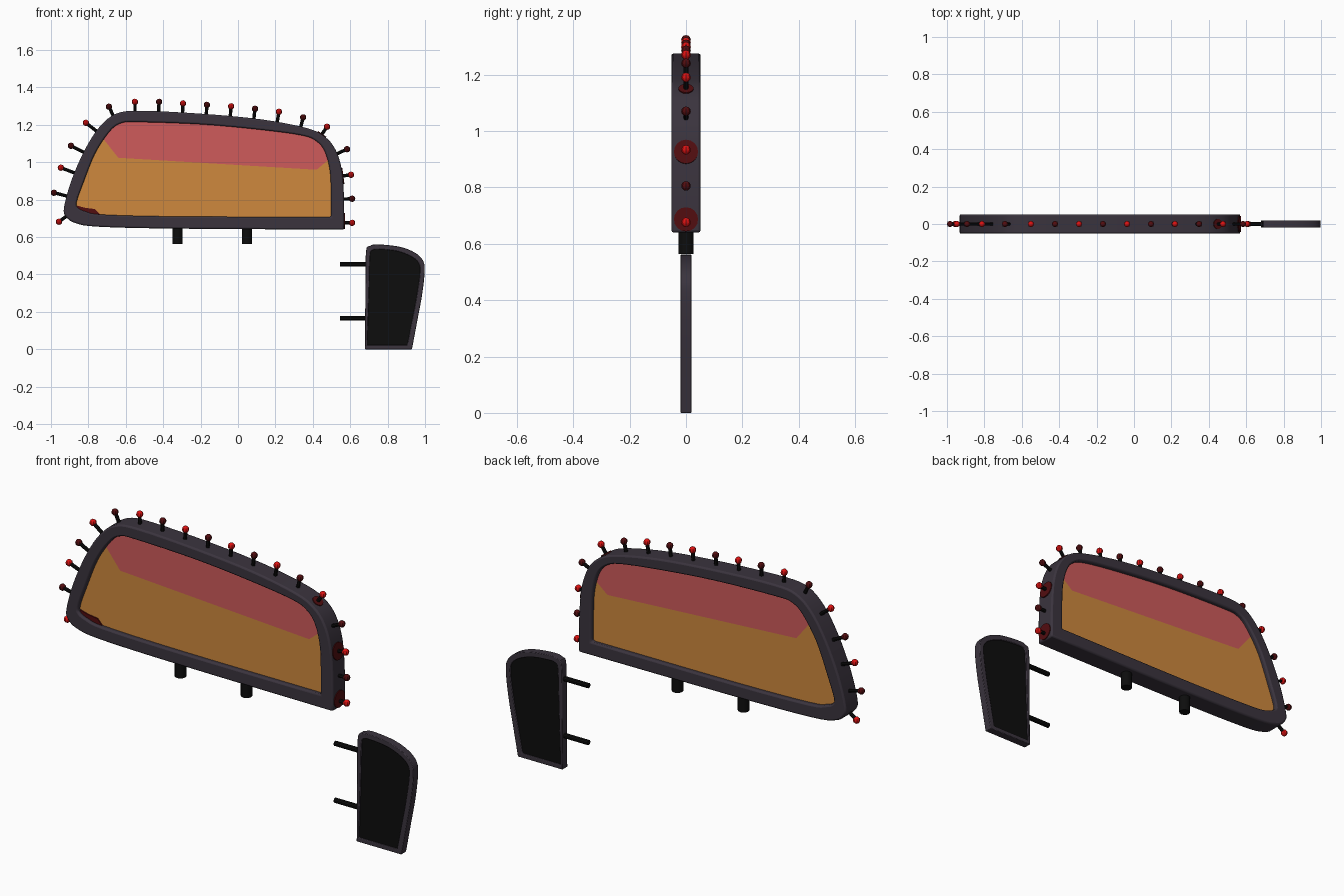
import bpy, bmesh, math
from mathutils import Vector

if "Cube" in bpy.data.objects:
    bpy.data.objects.remove(bpy.data.objects["Cube"])


def mat(name, *rgb):
    m = bpy.data.materials.new(name)
    m.diffuse_color = (*rgb, 1)
    m.use_nodes = True
    m.node_tree.nodes["Principled BSDF"].inputs["Base Color"].default_value = m.diffuse_color
    return m


FRAME = mat("dark_frame", .043, .034, .048)
BLACK = mat("black", .004, .004, .004)
AMBER = mat("amber_glass", .62, .25, .048)
ROSE = mat("rose_glass", .62, .105, .105)
BRIGHT = mat("bright_red", .72, .006, .006)
DARK = mat("dark_red", .085, .004, .005)


def finish(name, bm, *mats):
    bmesh.ops.recalc_face_normals(bm, faces=bm.faces)
    me = bpy.data.meshes.new(name)
    bm.to_mesh(me)
    bm.free()
    ob = bpy.data.objects.new(name, me)
    bpy.context.collection.objects.link(ob)
    for m in mats:
        me.materials.append(m)
    bpy.context.view_layer.objects.active = ob
    for o in bpy.context.selected_objects:
        o.select_set(False)
    ob.select_set(True)
    bpy.ops.object.shade_smooth_by_angle(angle=math.radians(32))
    return ob


def smooth(pts, n=4):
    """Open Catmull-Rom curve through the points."""
    p = [Vector(q) for q in pts]
    p = [p[0]] + p + [p[-1]]
    out = []
    for a, b, c, d in zip(p, p[1:], p[2:], p[3:]):
        for i in range(n):
            t = i / n
            out.append(.5 * (2 * b + (c - a) * t + (2 * a - 5 * b + 4 * c - d) * t * t
                             + (3 * b - a - 3 * c + d) * t ** 3))
    return out + [p[-1]]


def ring(name, outer, inner, h, bevel):
    bm = bmesh.new()
    loops = [[bm.verts.new((p.x, y, p.y)) for p in o]
             for o, y in ((outer, -h), (outer, h), (inner, h), (inner, -h))]
    n = len(outer)
    for k in range(4):
        a, b = loops[k], loops[(k + 1) % 4]
        for i in range(n):
            j = (i + 1) % n
            bm.faces.new((a[i], a[j], b[j], b[i]))
    ob = finish(name, bm, FRAME)
    m = ob.modifiers.new("soft_edges", 'BEVEL')
    m.width, m.segments, m.limit_method = bevel, 2, 'ANGLE'
    m.angle_limit = math.radians(50)


def slab(outline, y0, y1):
    bm = bmesh.new()
    a = [bm.verts.new((p[0], y0, p[1])) for p in outline]
    b = [bm.verts.new((p[0], y1, p[1])) for p in outline]
    bm.faces.new(a)
    bm.faces.new(b[::-1])
    for i in range(len(a)):
        j = (i + 1) % len(a)
        bm.faces.new((a[i], b[i], b[j], a[j]))
    return bm


def rod(name, a, b, r, m, seg=10):
    a, b = Vector(a), Vector(b)
    bm = bmesh.new()
    bmesh.ops.create_cone(bm, cap_ends=True, segments=seg, radius1=r, radius2=r,
                          depth=(b - a).length)
    rot = (b - a).to_track_quat('Z', 'Y')
    for v in bm.verts:
        v.co = rot @ v.co + (a + b) / 2
    return finish(name, bm, m)


# Main frame, drawn anticlockwise from its sharp lower right corner
outer = smooth([(.567, .64), (.567, .80), (.555, .96), (.52, 1.07), (.46, 1.14), (.36, 1.185),
                (.12, 1.23), (-.2, 1.26), (-.52, 1.275), (-.65, 1.26), (-.74, 1.19),
                (-.82, 1.065), (-.89, .905), (-.93, .76), (-.92, .71), (-.87, .675),
                (-.74, .655), (-.31, .645), (.567, .64)])[:-1]
inner = smooth([(.497, .708), (.497, .82), (.492, .95), (.465, 1.055), (.42, 1.112),
                (.34, 1.144), (.11, 1.175), (-.2, 1.203), (-.54, 1.215), (-.63, 1.207),
                (-.69, 1.16), (-.765, 1.045), (-.825, .895), (-.862, .79), (-.856, .757),
                (-.815, .737), (-.72, .72), (-.31, .71), (.497, .708)])[:-1]
ring("main_frame", outer, inner, .052, .008)

# Glass with a rose band cut along the top
bm = slab(inner, -.03, .03)
cuts = [((-.64, 1.024), (.42, .96)), ((-.716, 1.12), (-.64, 1.024)), ((.42, .96), (.48, 1.01))]
planes = []
for (x0, z0), (x1, z1) in cuts:
    co, no = Vector((x0, 0, z0)), Vector((z0 - z1, 0, x1 - x0)).normalized()
    planes.append((co, no))
    bmesh.ops.bisect_plane(bm, geom=bm.verts[:] + bm.edges[:] + bm.faces[:],
                           plane_co=co, plane_no=no)
for f in bm.faces:
    c = f.calc_center_median()
    f.material_index = int(all((c - co).dot(no) > 0 for co, no in planes))
finish("main_glass", bm, AMBER, ROSE)

# Red stain in the lower left corner of the glass
finish("corner_stain", slab([(-.86, .768), (-.82, .757), (-.765, .75), (-.735, .718),
                             (-.82, .732), (-.862, .757)], -.036, -.028), DARK)

# Lamps on pins around the rim
lamps = [(-.957, .682), (-.984, .837), (-.947, .971), (-.893, 1.088), (-.813, 1.211),
         (-.69, 1.297), (-.551, 1.323), (-.422, 1.323), (-.294, 1.315), (-.166, 1.307),
         (-.037, 1.299), (.091, 1.286), (.219, 1.27), (.348, 1.24), (.476, 1.19),
         (.583, 1.07), (.604, .933), (.61, .805), (.61, .676)]


def nearest(p):
    best = None
    for a, b in zip(outer, outer[1:] + outer[:1]):
        d = b - a
        q = a + d * max(0, min(1, (p - a).dot(d) / d.length_squared))
        if best is None or (p - q).length < (p - best).length:
            best = q
    return best


for i, l in enumerate(lamps):
    p = Vector(l)
    q = nearest(p)
    n = (p - q).normalized()
    s = q - n * .015
    rod(f"lamp_pin_{i}", (s.x, 0, s.y), (p.x, 0, p.y), .009, BLACK, 8)
    bm = bmesh.new()
    bmesh.ops.create_uvsphere(bm, u_segments=8, v_segments=6, radius=.017)
    bmesh.ops.translate(bm, verts=bm.verts, vec=(p.x, 0, p.y))
    finish(f"lamp_bulb_{i}", bm, DARK if i % 2 else BRIGHT)

# Red glow patches on the right edge of the frame
for i, (x, z, r) in enumerate([(.476, 1.19, .027), (.604, .932, .043), (.61, .686, .043)]):
    p = Vector((x, z))
    q = nearest(p)
    n = (p - q).normalized()
    a, b = q - n * .004, q + n * .004
    rod(f"glow_patch_{i}", (a.x, 0, a.y), (b.x, 0, b.y), r, DARK, 16)

# Mounting posts below the main frame
for i, x in enumerate((-.323, .048)):
    rod(f"mount_post_{i}", (x, 0, .563), (x, 0, .66), .027, BLACK, 12)

# Small side frame with a black panel and two pegs
s_out = smooth([(.93, 0), (.958, .15), (.984, .29), (.998, .414), (.99, .473), (.947, .516),
                (.866, .548), (.75, .561), (.706, .553), (.684, .52), (.681, .3), (.679, 0)])
s_in = smooth([(.905, .022), (.93, .15), (.953, .27), (.973, .41), (.965, .462), (.925, .497),
               (.85, .525), (.755, .535), (.72, .53), (.706, .50), (.70, .3), (.69, .022)])
ring("side_frame", s_out, s_in, .02, .003)
finish("side_panel", slab(s_in, -.013, .013), BLACK)
for i, z in enumerate((.4545, .166)):
    rod(f"side_peg_{i}", (.545, 0, z), (.69, 0, z), .0125, BLACK)
